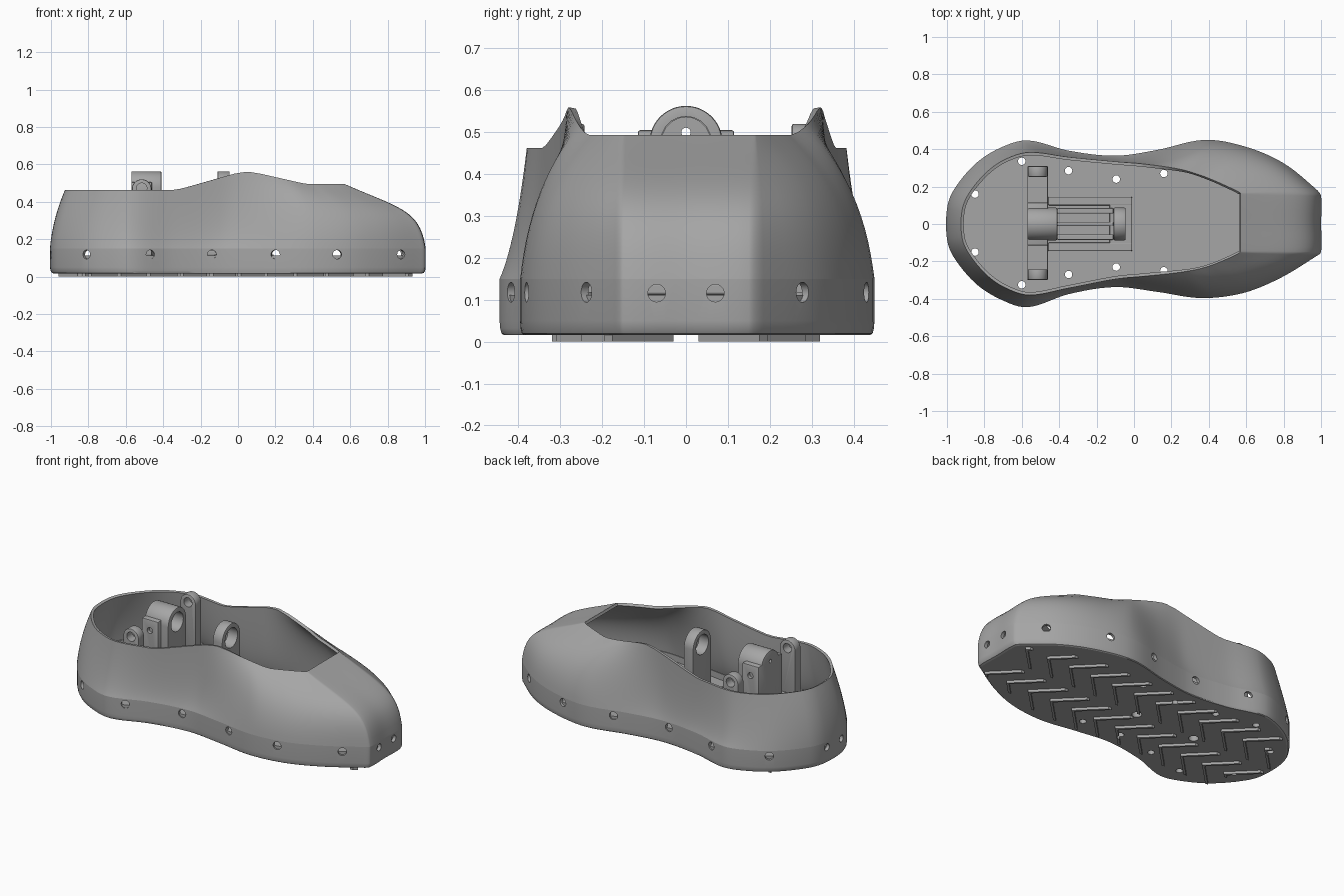
import bpy, bmesh, math
from mathutils import Vector, Matrix

cube = bpy.data.objects.get("Cube")
if cube:
    bpy.data.objects.remove(cube, do_unlink=True)

grey = bpy.data.materials.new("mid grey")
grey.use_nodes = True
colour = (0.38, 0.38, 0.38, 1)
grey.diffuse_color = colour
grey.node_tree.nodes["Principled BSDF"].inputs["Base Color"].default_value = colour

FLOOR, SEAM, BASE = 0.112, 0.15, 0.016


def finish(name, bm):
    bmesh.ops.recalc_face_normals(bm, faces=bm.faces)
    mesh = bpy.data.meshes.new(name)
    bm.to_mesh(mesh)
    bm.free()
    mesh.materials.append(grey)
    ob = bpy.data.objects.new(name, mesh)
    bpy.context.collection.objects.link(ob)
    return ob


def activate(ob):
    bpy.ops.object.select_all(action='DESELECT')
    ob.select_set(True)
    bpy.context.view_layer.objects.active = ob


def apply(ob, kind, **settings):
    mod = ob.modifiers.new(kind, kind)
    for key, value in settings.items():
        setattr(mod, key, value)
    activate(ob)
    bpy.ops.object.modifier_apply(modifier=mod.name)


def smooth(ob, angle=32):
    activate(ob)
    bpy.ops.object.shade_smooth_by_angle(angle=math.radians(angle))


def add_cylinder(bm, centre, direction, radius, length, sides=20):
    turn = Vector(direction).to_track_quat('Z', 'Y').to_matrix().to_4x4()
    bmesh.ops.create_cone(bm, cap_ends=True, segments=sides, radius1=radius, radius2=radius,
                          depth=length, matrix=Matrix.Translation(centre) @ turn)


def cut(ob, holes):
    """Cut separate round holes given as (centre, direction, radius, length)."""
    bm = bmesh.new()
    for hole in holes:
        add_cylinder(bm, *hole)
    cutter = finish("hole_cutter", bm)
    apply(ob, 'BOOLEAN', operation='DIFFERENCE', object=cutter, solver='EXACT')
    bpy.data.objects.remove(cutter, do_unlink=True)


def box(name, x, y, z):
    bm = bmesh.new()
    size = (x[1] - x[0], y[1] - y[0], z[1] - z[0])
    mid = (sum(x) / 2, sum(y) / 2, sum(z) / 2)
    bmesh.ops.create_cube(bm, size=1, matrix=Matrix.Translation(mid) @ Matrix.Diagonal((*size, 1)))
    ob = finish(name, bm)
    apply(ob, 'BEVEL', width=0.006, segments=2)
    return ob


def extrude(bm, points, shift):
    face = bm.faces.new([bm.verts.new(p) for p in points])
    new = bmesh.ops.extrude_face_region(bm, geom=[face])['geom']
    bmesh.ops.translate(bm, vec=shift, verts=[v for v in new if isinstance(v, bmesh.types.BMVert)])


def arch(name, axis, span, centre, half, top):
    """Upright with a round top, extruded along axis 0 (x) or 1 (y)."""
    outline = [(-half, FLOOR), (half, FLOOR)]
    for i in range(25):
        a = math.pi * i / 24
        outline.append((half * math.cos(a), top - half + half * math.sin(a)))
    bm = bmesh.new()
    shift = Vector((0, 0, 0))
    shift[axis] = span[1] - span[0]
    extrude(bm, [(span[0], centre + u, z) if axis == 0 else (centre + u, span[0], z)
                 for u, z in outline], shift)
    ob = finish(name, bm)
    apply(ob, 'BEVEL', width=0.006, segments=2, limit_method='ANGLE')
    return ob


# Stations round the shoe: foot outline x, y and opening rim x, y
stations = [
    (-1, .08, -.92, .07), (-.965, .18, -.885, .16), (-.85, .32, -.79, .275), (-.72, .405, -.69, .345),
    (-.57, .447, -.56, .383), (-.35, .392, -.35, .358), (-.1, .365, -.1, .334), (.12, .395, .06, .32),
    (.38, .45, .25, .292), (.6, .412, .38, .252), (.8, .325, .49, .205), (.975, .185, .565, .168),
    (1, .15, .57, .155), (1, 0, .57, 0), (1, -.15, .57, -.14), (.97, -.175, .565, -.153),
    (.78, -.29, .49, -.19), (.58, -.37, .38, -.232), (.36, -.396, .25, -.258), (.12, -.362, .06, -.279),
    (-.1, -.337, -.1, -.295), (-.35, -.375, -.35, -.343), (-.57, -.445, -.56, -.38),
    (-.72, -.4, -.69, -.34), (-.85, -.315, -.79, -.27), (-.965, -.175, -.885, -.155), (-1, -.08, -.92, -.07)]


def closed_spline(points, steps=6):
    pts = [Vector(p) for p in points]
    out, n = [], len(pts)
    for i in range(n):
        a, b, c, d = (pts[(i + k) % n] for k in (-1, 0, 1, 2))
        # chord-scaled tangents stay steady on uneven spacing
        span = (c - b).length
        m1 = (c - a) * (span / ((c - b).length + (b - a).length))
        m2 = (d - b) * (span / ((c - b).length + (d - c).length))
        for s in range(steps):
            t = s / steps
            out.append(b * (2 * t**3 - 3 * t**2 + 1) + m1 * (t**3 - 2 * t**2 + t)
                       + c * (3 * t**2 - 2 * t**3) + m2 * (t**3 - t**2))
    return out


ring = closed_spline(stations)
foot = [Vector((p[0], p[1])) for p in ring]


def ramp(x, keys):
    """Blend between keyed tuples of values along x."""
    last = Vector(keys[-1][1])
    for (x0, v0), (x1, v1) in zip(keys, keys[1:]):
        if x <= x1:
            return Vector(v0).lerp(Vector(v1), max(0, (x - x0) / (x1 - x0)))
    return last


def rim_height(x):
    return ramp(x, [(-.33, (.463, 0)), (-.25, (.484, 0)), (-.02, (.55, 0)), (.05, (.561, 0)),
                    (.12, (.55, 0)), (.34, (.5, 0)), (.38, (.494, 0))])[0]


# How each wall column bends: inward and upward share of its two handles
bends = [(-1, (.1, .33, .45, .67)), (-.8, (.25, .27, .6, .6)), (-.55, (.4, .17, .73, .5)),
         (-.3, (.6, .18, .9, .5)), (-.05, (.65, .19, .88, .5)), (.15, (.35, .28, .62, .6)),
         (.4, (.1, .4, .42, .74)), (.65, (.08, .5, .37, .7)), (.9, (.07, .61, .31, .62))]


def loft(name, rows, cap=False):
    bm = bmesh.new()
    loops = [[bm.verts.new(p) for p in row] for row in rows]
    n = len(ring)
    for lo, hi in zip(loops, loops[1:]):
        for i in range(n):
            bm.faces.new((lo[i], lo[(i + 1) % n], hi[(i + 1) % n], hi[i]))
    if cap:
        bm.faces.new(loops[0])
        bm.faces.new(loops[-1])
    return finish(name, bm)


def level(scale, z):
    return [Vector((p.x * scale, p.y * scale, z)) for p in foot]


# Upper: each column is a curve from the seam to the rim
rows = []
for k in range(15):
    t = k / 14
    row = []
    for p in ring:
        start, end = Vector((p[0], p[1], SEAM)), Vector((p[2], p[3], rim_height(p[2])))
        f1, g1, f2, g2 = ramp(p[0], bends)
        low, high = start.lerp(end, f1), start.lerp(end, f2)
        low.z = start.z + (end.z - start.z) * g1
        high.z = start.z + (end.z - start.z) * g2
        row.append(start * (1 - t)**3 + low * 3 * t * (1 - t)**2 + high * 3 * t * t * (1 - t) + end * t**3)
    rows.append(row)
upper = loft("upper", rows)
apply(upper, 'SOLIDIFY', thickness=0.016, offset=-1)
smooth(upper)

# Lower band with a rounded bottom edge and screw holes all round
band = loft("sole_band", [level(.978, BASE), level(.99, .02), level(.997, .032), level(1, .05), level(1, SEAM)])
apply(band, 'SOLIDIFY', thickness=0.02, offset=-1)
holes = []
for side in (-1, 1):
    for x in (-.81, -.47, -.14, .2, .53, .87):
        i = min((i for i, p in enumerate(foot) if p.y * side > 0), key=lambda i: abs(foot[i].x - x))
        along = foot[(i + 1) % len(foot)] - foot[i - 1]
        holes.append(((x, foot[i].y, .118), (along.y, -along.x, 0), .024, .16))
    for y in (-.07, .07):
        holes.append(((side, y, .116), (1, 0, 0), .021, .16))
cut(band, holes)
smooth(band)

# Sole plate with screw holes right through it and two recesses underneath
plate = loft("sole_plate", [level(.978, BASE), level(.978, FLOOR)], cap=True)
screws = [(-.85, .16), (-.85, -.15), (-.6, .335), (-.6, -.325), (-.35, .285), (-.35, -.27),
          (-.095, .24), (-.095, -.23), (.16, .27), (.16, -.25)]
through = [((x, y, .06), (0, 0, 1), .02, .3) for x, y in screws]
cut(plate, through + [((x, 0, BASE), (0, 0, 1), .028, .08) for x in (-.43, -.02)])
smooth(plate)
bm = bmesh.new()
for x, y in screws:
    add_cylinder(bm, (x, y, FLOOR), (0, 0, 1), .031, .014)
collars = finish("screw_collars", bm)
cut(collars, through)
smooth(collars)

# Tread: two columns of chevrons pointing at the toe, outer legs trimmed to the outline
bm = bmesh.new()
for row in range(12):
    tip = -.795 + row * .157
    for side in (-1, 1):
        edge = min(p.y * side for p in foot if p.y * side > 0 and tip - .16 < p.x < tip + .03)
        outer = max(.02, min(.145, edge - .215))
        v = [(0, 0), (-outer, outer), (-outer - .02, outer), (-.02, 0), (-.165, -.145), (-.145, -.145)]
        extrude(bm, [(tip + a, side * (.175 + b), 0) for a, b in v], Vector((0, 0, .024)))
tread = finish("tread_chevrons", bm)
cut(tread, through)

# Ankle mount: cross bar, side lugs and the middle bearing block
box("cross_bar", (-.57, -.46), (-.3, .31), (FLOOR, .2))
for name, y in (("left_lug", .28), ("right_lug", -.27)):
    lug = arch(name, 1, (y - .028, y + .028), -.515, .052, .52)
    cut(lug, [((-.515, y, .472), (0, 1, 0), .028, .2)])
    smooth(lug)
pin = ((-.5, 0, .5), (1, 0, 0), .011, .4)
recess = ((-.41, 0, .478), (1, 0, 0), .058, .16)
shoulder = box("bearing_shoulder", (-.57, -.46), (-.115, .115), (FLOOR, .505))
block = arch("bearing_block", 0, (-.57, -.41), 0, .087, .563)
for part in (shoulder, block):
    cut(part, [recess])
    cut(part, [pin])
cut(shoulder, [((-.515, side * .115, .44), (0, 1, 0), .018, .04) for side in (-1, 1)])
smooth(shoulder)
smooth(block)

# Front upright and the rails that carry it
upright = arch("front_upright", 0, (-.11, -.045), 0, .087, .563)
cut(upright, [((-.08, 0, .478), (1, 0, 0), .06, .3)])
smooth(upright)
for side in (-1, 1):
    box("side_rail", (-.46, -.01), sorted((side * .1, side * .145)), (FLOOR, .14))
    box("inner_rail", (-.41, -.11), sorted((side * .055, side * .085)), (FLOOR, .17))
box("middle_rib", (-.41, -.11), (-.012, .012), (FLOOR, .15))
box("front_tie", (-.13, -.01), (-.11, .11), (FLOOR, .14))
